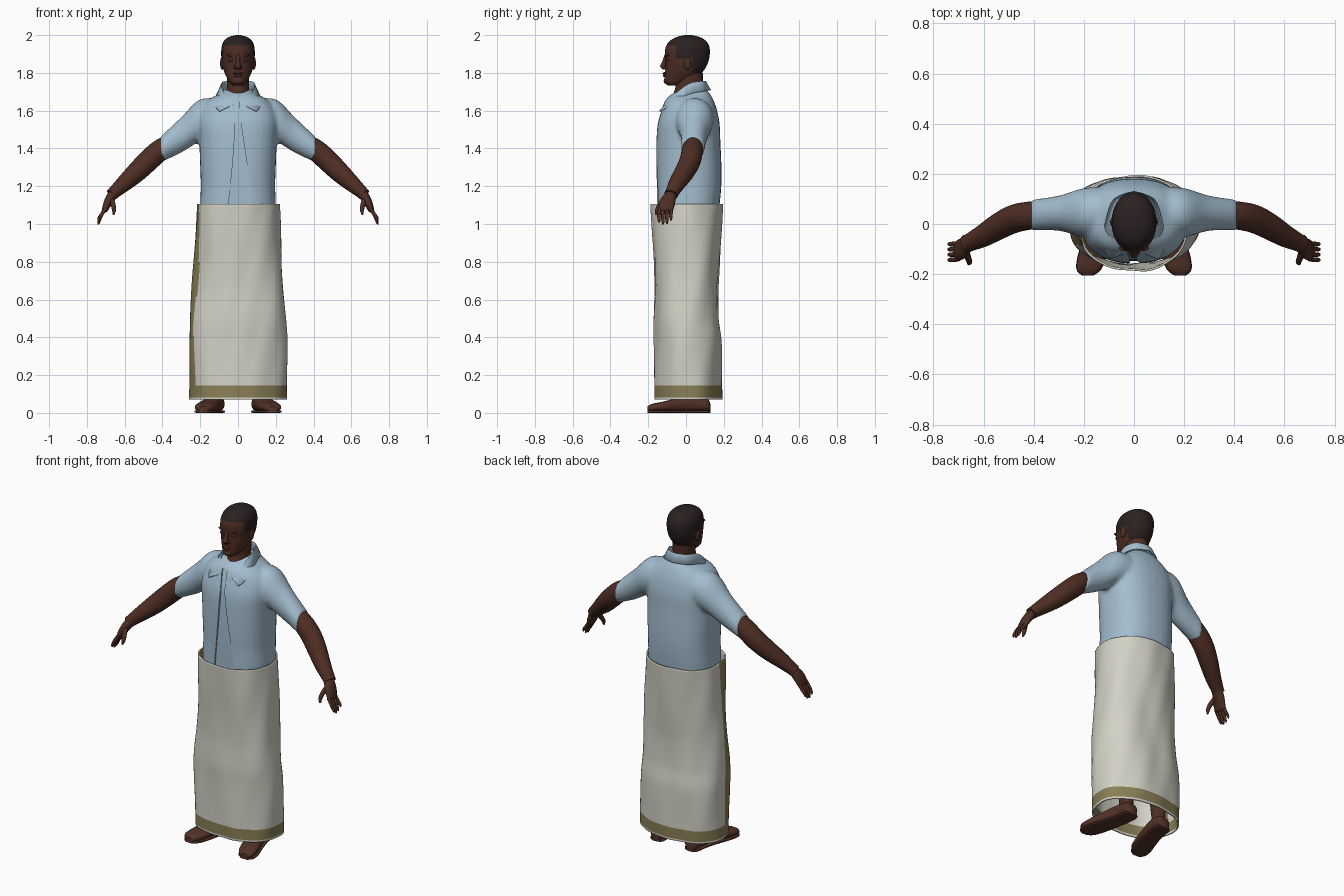
import bpy, bmesh, math
from mathutils import Vector, Matrix

old = bpy.data.objects.get("Cube")
if old:
    bpy.data.objects.remove(old)


def material(name, rgb):
    m = bpy.data.materials.new(name)
    m.use_nodes = True
    m.diffuse_color = (*rgb, 1)
    bsdf = m.node_tree.nodes["Principled BSDF"]
    bsdf.inputs["Base Color"].default_value = (*rgb, 1)
    bsdf.inputs["Roughness"].default_value = 0.8
    return m


SKIN = material("brown skin", (0.075, 0.027, 0.017))
HAIR = material("black hair", (0.024, 0.015, 0.015))
SHIRT = material("light blue cloth", (0.37, 0.51, 0.62))
CLOTH = material("off white cloth", (0.65, 0.64, 0.56))
TRIM = material("olive trim", (0.25, 0.21, 0.095))
SHOE = material("reddish brown", (0.085, 0.032, 0.02))


def finish(name, bm, *mats, rule=None, angle=45):
    """Turn a bmesh into a smooth shaded object, colouring faces by a rule."""
    bmesh.ops.recalc_face_normals(bm, faces=bm.faces[:])
    for f in bm.faces:
        f.material_index = rule(f.calc_center_median()) if rule else 0
    mesh = bpy.data.meshes.new(name)
    bm.to_mesh(mesh)
    bm.free()
    for m in mats:
        mesh.materials.append(m)
    ob = bpy.data.objects.new(name, mesh)
    bpy.context.collection.objects.link(ob)
    smooth(ob, angle)
    return ob


def smooth(ob, angle=45):
    bpy.ops.object.select_all(action='DESELECT')
    ob.select_set(True)
    bpy.context.view_layer.objects.active = ob
    bpy.ops.object.shade_smooth_by_angle(angle=math.radians(angle))


def resample(rows, sub):
    """Catmull-Rom interpolation through rows of numbers."""
    out = []
    for i in range(len(rows) - 1):
        a, b, c, d = (rows[max(0, min(len(rows) - 1, i + k))] for k in (-1, 0, 1, 2))
        for j in range(sub):
            t = j / sub
            out.append([q + 0.5 * t * (r - p + t * (2 * p - 5 * q + 4 * r - s + t * (3 * (q - r) + s - p)))
                        for p, q, r, s in zip(a, b, c, d)])
    return out + [list(rows[-1])]


def bridge(bm, rings, cap=True, closed=True):
    """Skin a list of point rings."""
    vs = [[bm.verts.new(p) for p in ring] for ring in rings]
    n = len(vs[0])
    for lo, hi in zip(vs, vs[1:]):
        for i in range(n if closed else n - 1):
            j = (i + 1) % n
            bm.faces.new((lo[i], lo[j], hi[j], hi[i]))
    if cap:
        bm.faces.new(vs[0])
        bm.faces.new(vs[-1])


def loft(bm, rows, axis=None, sides=32, sub=5, power=2.0, cap=True):
    """Rows are x, y, z, radius one, radius two; rings face the axis or the path."""
    rows = resample(rows, sub)
    rings = []
    for i, (x, y, z, r1, r2) in enumerate(rows):
        a, b = rows[max(i - 1, 0)], rows[min(i + 1, len(rows) - 1)]
        t = Vector(axis) if axis else (Vector(b[:3]) - Vector(a[:3])).normalized()
        ref = Vector((1, 0, 0)) if abs(t.y) > 0.9 else Vector((0, 1, 0))
        s = (ref - t * ref.dot(t)).normalized()
        n = t.cross(s)
        ring = []
        for k in range(sides):
            c, d = math.cos(math.tau * k / sides), math.sin(math.tau * k / sides)
            c = math.copysign(abs(c) ** (2 / power), c)
            d = math.copysign(abs(d) ** (2 / power), d)
            ring.append(Vector((x, y, z)) + s * r1 * c + n * r2 * d)
        rings.append(ring)
    bridge(bm, rings, cap)


def upright(table):
    """Rows of height, front y, back y, half width become loft rows."""
    return [(0, (f + b) / 2, z, (b - f) / 2, w) for z, f, b, w in table]


def ball(bm, pos, size):
    mat = Matrix.Translation(pos) @ Matrix.Diagonal((*size, 1))
    bmesh.ops.create_uvsphere(bm, u_segments=20, v_segments=12, radius=1, matrix=mat)


UP = (0, 0, 1)

# Shirt body with sleeves, fused into one surface
bm = bmesh.new()
loft(bm, upright([(0.98, -.15, .165, .195), (1.1, -.155, .178, .2), (1.2, -.156, .187, .197),
                  (1.3, -.158, .188, .2), (1.44, -.157, .182, .206), (1.53, -.15, .178, .213),
                  (1.6, -.13, .165, .2), (1.65, -.112, .148, .165), (1.685, -.08, .13, .11),
                  (1.71, -.03, .11, .08)]), UP, power=2.4)
for s in (1, -1):
    loft(bm, [(.08 * s, .05, 1.56, .1, .1), (.2 * s, .045, 1.548, .098, .112),
              (.3 * s, .043, 1.472, .07, .094), (.41 * s, .035, 1.394, .062, .068)], (1, 0, 0))
shirt = finish("shirt", bm, SHIRT)
rm = shirt.modifiers.new("fuse", 'REMESH')
rm.mode, rm.voxel_size = 'VOXEL', 0.01
sm = shirt.modifiers.new("relax", 'SMOOTH')
sm.factor, sm.iterations = 0.5, 6

# Recess between the two open shirt fronts
bm = bmesh.new()
opening = resample([(0.94, -.06, .095, -.135), (1.1, -.05, .08, -.143), (1.3, -.03, .05, -.147),
                    (1.5, -.016, .02, -.143), (1.57, -.018, .01, -.132), (1.66, -.03, .005, -.1)], 4)
bridge(bm, [[(l, -.3, z), (r, -.3, z), (r, y, z), (l, y, z)] for z, l, r, y in opening])
cutter = finish("opening_cutter", bm, SHIRT)
cutter.hide_render = True
cutter.hide_set(True)
cut = shirt.modifiers.new("opening", 'BOOLEAN')
cut.operation, cut.object, cut.solver = 'DIFFERENCE', cutter, 'EXACT'
baked = bpy.data.meshes.new_from_object(shirt.evaluated_get(bpy.context.evaluated_depsgraph_get()))
shirt.modifiers.clear()
shirt.data = baked
smooth(shirt, 40)
bpy.data.objects.remove(cutter)

# Folded collar, open at the front
fold = resample([(0, .105, 1.757), (.06, .085, 1.757), (.088, .02, 1.745), (.08, -.04, 1.705),
                 (.055, -.085, 1.665), (.03, -.115, 1.63)], 4)
fall = resample([(0, .132, 1.71), (.08, .1, 1.705), (.112, .02, 1.69), (.122, -.05, 1.655),
                 (.118, -.105, 1.62), (.098, -.142, 1.6)], 4)
stand = [(x * .9, y * .9, z - .06) for x, y, z in fold]


def both_sides(row):
    return [(-x, y, z) for x, y, z in row[:0:-1]] + row


bm = bmesh.new()
bridge(bm, [both_sides([tuple(p) for p in r]) for r in (stand, fold, fall)], cap=False, closed=False)
collar = finish("collar", bm, SHIRT, angle=60)
collar.modifiers.new("thickness", 'SOLIDIFY').thickness = 0.007

# Head with hair coloured above the hairline
bm = bmesh.new()
loft(bm, upright([(1.733, -.095, -.04, .025), (1.75, -.114, .01, .045), (1.78, -.113, .06, .062),
                  (1.81, -.11, .092, .075), (1.85, -.108, .115, .085), (1.9, -.112, .126, .089),
                  (1.94, -.106, .123, .086), (1.97, -.085, .105, .074), (1.99, -.05, .072, .048),
                  (2.0, -.008, .03, .012)]), UP, sides=48, sub=6, power=2.1)


def hairline(p):
    return int(p.z > 1.945 or (p.y > -.05 and p.z > 1.875) or (p.y > .035 and p.z > 1.79))


finish("head", bm, SKIN, HAIR, rule=hairline, angle=80)

# Face features and ears
bm = bmesh.new()
loft(bm, [(0, -.104, 1.9, .008, .01), (0, -.115, 1.86, .011, .011), (0, -.122, 1.835, .015, .016),
          (0, -.112, 1.818, .01, .014)], UP, sides=16)
ball(bm, (0, -.111, 1.797), (.026, .013, .007))
ball(bm, (0, -.109, 1.785), (.022, .014, .008))
ball(bm, (0, -.104, 1.757), (.028, .014, .016))
for s in (1, -1):
    ball(bm, (.014 * s, -.112, 1.827), (.009, .011, .008))
    ball(bm, (.035 * s, -.096, 1.868), (.016, .01, .008))
    ball(bm, (.037 * s, -.096, 1.893), (.024, .011, .007))
    ball(bm, (.084 * s, .008, 1.85), (.011, .02, .034))
finish("face_features", bm, SKIN, angle=80)

# Neck
bm = bmesh.new()
loft(bm, upright([(1.64, -.085, .08, .065), (1.68, -.072, .083, .062), (1.73, -.055, .088, .058),
                  (1.8, -.06, .09, .06)]), UP)
finish("neck", bm, SKIN)

for s, side in ((1, "left"), (-1, "right")):
    # Bare arm running out of the sleeve
    bm = bmesh.new()
    loft(bm, [(x * s, y, z, a, b) for x, y, z, a, b in (
        (.36, .038, 1.425, .052, .052), (.42, .033, 1.385, .056, .057), (.48, .02, 1.33, .056, .057),
        (.54, -.01, 1.272, .052, .053), (.6, -.046, 1.217, .045, .044), (.655, -.073, 1.168, .036, .034),
        (.668, -.079, 1.155, .037, .033))])
    finish(side + "_arm", bm, SKIN)

    # Hand with four fingers and a thumb
    bm = bmesh.new()
    loft(bm, [(x * s, y, z, a, b) for x, y, z, a, b in (
        (.645, -.07, 1.175, .026, .024), (.67, -.085, 1.145, .034, .026), (.69, -.1, 1.11, .042, .022),
        (.705, -.108, 1.075, .039, .016), (.71, -.109, 1.066, .03, .009))], sides=20)
    for k in range(4):
        y = -.14 + .021 * k
        drop = (.004, -.008, -.004, .014)[k]
        loft(bm, [(.7 * s, y, 1.085, .009, .01), (.722 * s, y - .003, 1.05, .0095, .01),
                  (.736 * s, y - .003, 1.02 + drop, .008, .008),
                  (.74 * s, y - .002, 1.005 + drop, .004, .004)], sides=10, sub=3)
    loft(bm, [(.672 * s, -.105, 1.135, .014, .014), (.662 * s, -.135, 1.105, .013, .013),
              (.656 * s, -.152, 1.075, .011, .011), (.66 * s, -.16, 1.05, .005, .005)], sides=12, sub=3)
    finish(side + "_hand", bm, SKIN, angle=60)

    # Leg under the cloth
    bm = bmesh.new()
    loft(bm, [(.115 * s, .075, .03, .042, .036), (.115 * s, .07, .12, .042, .038),
              (.115 * s, .06, .33, .058, .054), (.11 * s, .04, .52, .058, .058),
              (.1 * s, .02, .98, .085, .085)], UP)
    finish(side + "_leg", bm, SKIN)

    # Foot with a flat sole
    path = [(.115, .13, .018, .02), (.115, .11, .036, .042), (.122, .04, .042, .046), (.142, -.04, .036, .05),
            (.165, -.12, .026, .056), (.18, -.18, .02, .048), (.184, -.205, .013, .022)]
    bm = bmesh.new()
    loft(bm, [(x * s, y, h + .008, w, h) for x, y, h, w in path], (0, -1, 0), power=2.5)
    loft(bm, [(x * s, y, .007, w + .002, .007) for x, y, h, w in path], (0, -1, 0), power=5)
    finish(side + "_foot", bm, SHOE)

# Long wrapped cloth with soft folds, a hem band and one edge band
bm = bmesh.new()
loft(bm, upright([(.07, -.168, .19, .258), (.2, -.168, .19, .258), (.38, -.168, .188, .259),
                  (.5, -.17, .174, .254), (.65, -.165, .17, .243), (.8, -.17, .178, .233),
                  (.95, -.18, .186, .226), (1.105, -.188, .194, .218)]), UP, sides=96, sub=14, power=2.3, cap=False)
for v in bm.verts:
    a = math.atan2(v.co.y, v.co.x)
    wave = 1 + .012 * math.sin(5 * a + 7 * v.co.z) + .008 * math.sin(9 * a - 11 * v.co.z)
    v.co.x *= wave
    v.co.y *= wave


def bands(p):
    hem = .08 < p.z < .147
    edge = p.x < 0 and -.085 < p.y < -.01 and p.z > .08
    return int(hem or edge)


wrap = finish("wrapped_cloth", bm, CLOTH, TRIM, rule=bands, angle=60)
wrap.modifiers.new("thickness", 'SOLIDIFY').thickness = 0.008
